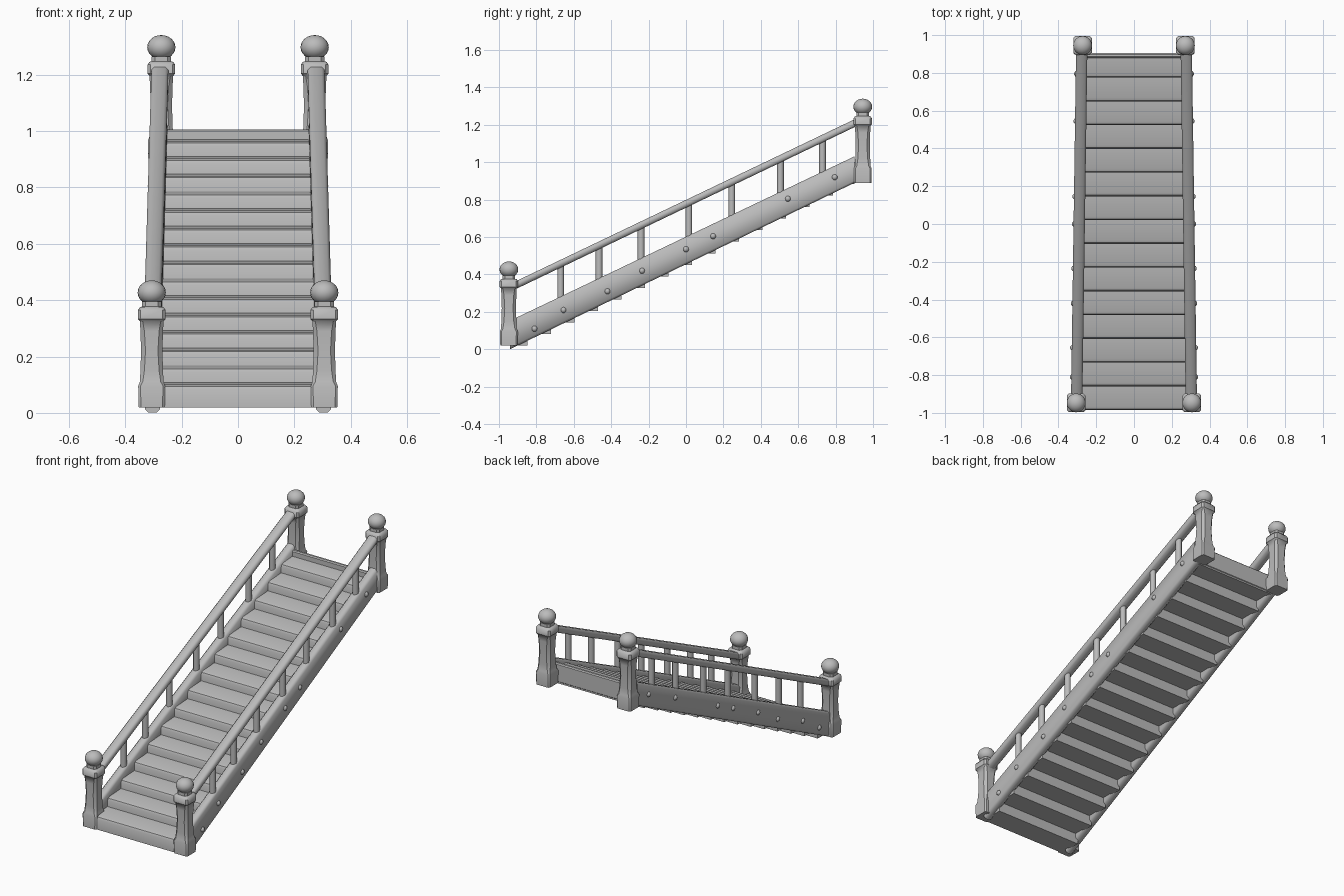
import bpy, bmesh, math
from mathutils import Vector

if "Cube" in bpy.data.objects:
    bpy.data.objects.remove(bpy.data.objects["Cube"])

mat = bpy.data.materials.new("stone grey")
mat.diffuse_color = (0.5, 0.5, 0.5, 1)
mat.use_nodes = True
mat.node_tree.nodes["Principled BSDF"].inputs["Base Color"].default_value = mat.diffuse_color


def finish(name, bm, angle=35):
    bmesh.ops.recalc_face_normals(bm, faces=bm.faces)
    me = bpy.data.meshes.new(name)
    bm.to_mesh(me)
    bm.free()
    me.materials.append(mat)
    ob = bpy.data.objects.new(name, me)
    bpy.context.collection.objects.link(ob)
    bpy.ops.object.select_all(action='DESELECT')
    ob.select_set(True)
    bpy.context.view_layer.objects.active = ob
    bpy.ops.object.shade_smooth_by_angle(angle=math.radians(angle))
    return ob


def loft(name, rings, angle=35):
    """Skin a list of rings (equal point counts) and cap both ends."""
    bm = bmesh.new()
    loops = [[bm.verts.new(p) for p in r] for r in rings]
    n = len(loops[0])
    for a, b in zip(loops, loops[1:]):
        for i in range(n):
            bm.faces.new((a[i], a[(i + 1) % n], b[(i + 1) % n], b[i]))
    bm.faces.new(loops[0][::-1])
    bm.faces.new(loops[-1])
    return finish(name, bm, angle)


def chamfered(w, h, c):
    """Outline of a rectangle with half sizes w, h and cut corners c."""
    return [(w, -h + c), (w, h - c), (w - c, h), (-w + c, h),
            (-w, h - c), (-w, -h + c), (-w + c, -h), (w - c, -h)]


def side_x(y):
    """Centre of each side: the stair narrows towards the top."""
    return 0.29 - 0.0144 * y


def sloped_bar(name, s, y0, y1, top, bottom, half_w, c):
    """Bar along one side; top and bottom are functions of y."""
    rings = []
    for y in (y0, y1):
        zc, hh = (top(y) + bottom(y)) / 2, (top(y) - bottom(y)) / 2
        rings.append([(s * side_x(y) + u, y, zc + v)
                      for u, v in chamfered(half_w, hh, c)])
    return loft(name, rings, 50)


def rail_z(y):
    return 0.778 + 0.478 * y


def board_top(y):
    return 0.602 + 0.477 * y


def board_bottom(y):
    return 0.455 + 0.483 * y


# Steps: overlapping slabs with a bevelled nose
RUN, RISE = 0.1257, 0.0617
for i in range(15):
    f, t = -0.985 + i * RUN, 0.10 + i * RISE
    b = f + RUN + (0.012 if i < 14 else 0)
    profile = [(f, t - 0.08), (f, t - 0.018), (f + 0.006, t - 0.006),
               (f + 0.02, t), (b, t + 0.008), (b, t - 0.08)]
    rings = []
    for s in (-1, 1):
        rings.append([(s * (side_x(y) - 0.01), y, z) for y, z in profile])
    loft(f"step_{i + 1}", rings, 40)

# Sill across the top landing
w = 0.25
loft("landing_sill", [[(x, 0.892 + u, 0.948 + v) for u, v in chamfered(0.012, 0.057, 0.006)]
                      for x in (-w, w)])

# Post stack: height, half width, corner cut
POST = [(0.0, 0.046, 0.008), (0.075, 0.048, 0.008), (0.09, 0.042, 0.010),
        (0.13, 0.040, 0.014), (0.20, 0.038, 0.016), (0.27, 0.040, 0.014),
        (0.305, 0.042, 0.010), (0.313, 0.049, 0.010), (0.345, 0.049, 0.010),
        (0.355, 0.042, 0.012), (0.357, 0.034, 0.012), (0.375, 0.034, 0.012)]

BALUSTERS = (-0.67, -0.465, -0.24, 0.015, 0.245, 0.505, 0.73)
RIVETS = ((-0.81, 0.11), (-0.655, 0.21), (-0.42, 0.31), (-0.235, 0.42),
          (0.0, 0.535), (0.145, 0.605), (0.545, 0.805), (0.795, 0.92))


def ball(name, centre, radius, zscale=1.0, segs=20, rows=12):
    bm = bmesh.new()
    bmesh.ops.create_uvsphere(bm, u_segments=segs, v_segments=rows, radius=radius)
    bmesh.ops.scale(bm, vec=(1, 1, zscale), verts=bm.verts)
    bmesh.ops.translate(bm, vec=Vector(centre), verts=bm.verts)
    return finish(name, bm, 60)


for side, s in (("left", -1), ("right", 1)):
    # Side board and handrail
    sloped_bar(f"{side}_side_board", s, -0.94, 0.90, board_top, board_bottom, 0.027, 0.012)
    sloped_bar(f"{side}_handrail", s, -0.93, 0.93, lambda y: rail_z(y) + 0.021,
               lambda y: rail_z(y) - 0.021, 0.03, 0.011)

    # Corner posts with ball finials
    for end, px, py, pz in (("front", 0.306, -0.947, 0.02), ("back", 0.272, 0.945, 0.89)):
        rings = [[(s * px + u, py + v, pz + z) for u, v in chamfered(h, h, c)]
                 for z, h, c in POST]
        loft(f"{side}_{end}_post", rings, 40)
        ball(f"{side}_{end}_finial", (s * px, py, pz + 0.407), 0.05, 0.86)

    # Round balusters between board and rail
    for i, y in enumerate(BALUSTERS):
        rings = []
        for z in (board_top(y) - 0.02, rail_z(y)):
            rings.append([(s * side_x(y) + 0.018 * math.cos(k * math.pi / 6),
                           y + 0.018 * math.sin(k * math.pi / 6), z) for k in range(12)])
        loft(f"{side}_baluster_{i + 1}", rings, 40)

    # Round studs on the outer face of the board
    for i, (y, z) in enumerate(RIVETS):
        ball(f"{side}_stud_{i + 1}", (s * (side_x(y) + 0.023), y, z), 0.016, 1, 10, 8)
